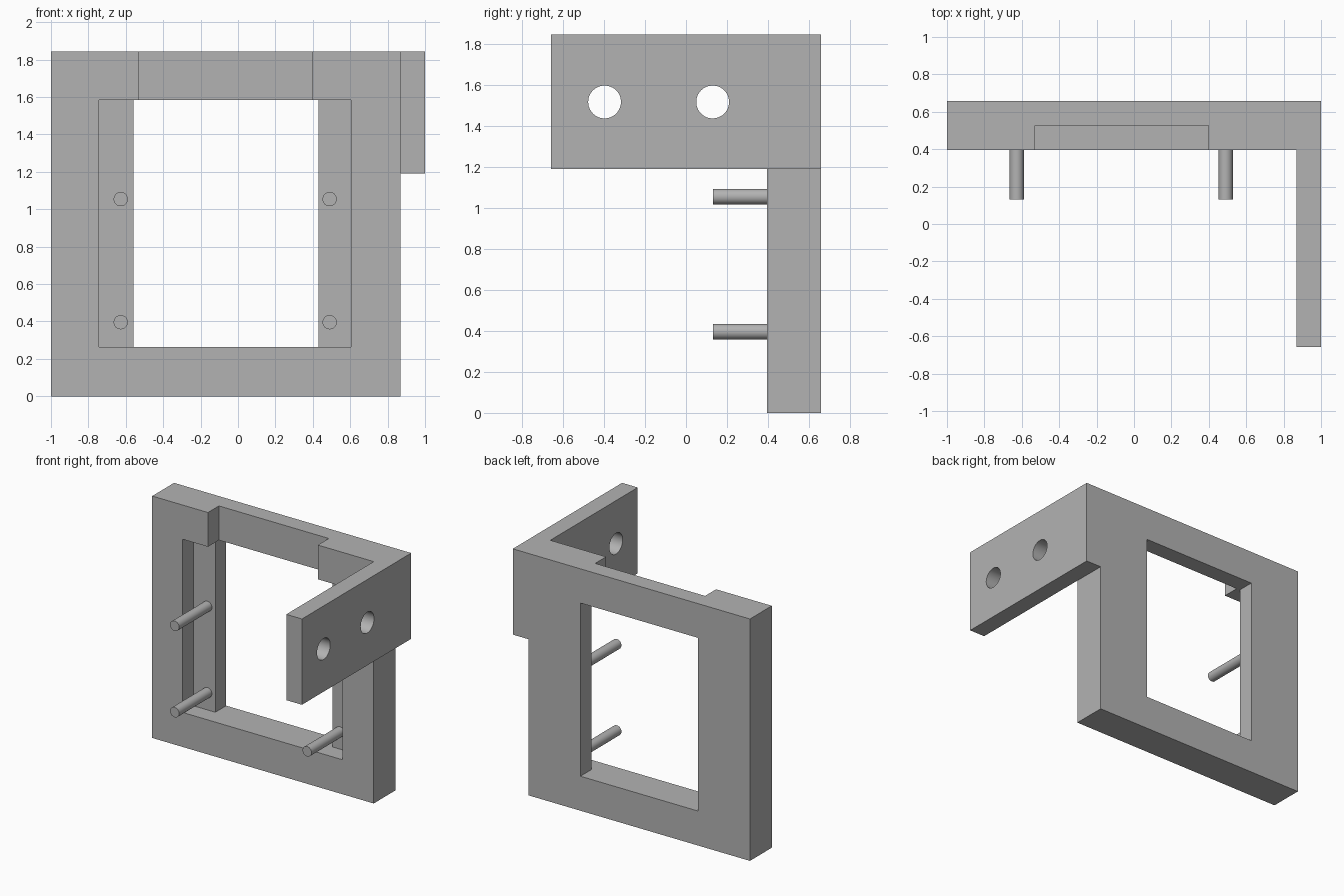
import bpy, bmesh, math
from mathutils import Matrix, Vector

cube = bpy.data.objects.get("Cube")
if cube:
    bpy.data.objects.remove(cube, do_unlink=True)

grey = bpy.data.materials.new("grey_plastic")
grey.use_nodes = True
colour = (0.45, 0.45, 0.45, 1)
grey.diffuse_color = colour
grey.node_tree.nodes["Principled BSDF"].inputs["Base Color"].default_value = colour


def finish(name, bm):
    bmesh.ops.recalc_face_normals(bm, faces=bm.faces)
    mesh = bpy.data.meshes.new(name)
    bm.to_mesh(mesh)
    bm.free()
    mesh.materials.append(grey)
    ob = bpy.data.objects.new(name, mesh)
    bpy.context.collection.objects.link(ob)
    return ob


def prism(name, outline, y0, y1):
    """Extrude an (x, z) outline along y."""
    bm = bmesh.new()
    face = bm.faces.new([bm.verts.new((x, y0, z)) for x, z in outline])
    ext = bmesh.ops.extrude_face_region(bm, geom=[face])
    verts = [v for v in ext["geom"] if isinstance(v, bmesh.types.BMVert)]
    bmesh.ops.translate(bm, verts=verts, vec=(0, y1 - y0, 0))
    return finish(name, bm)


def box(name, x0, x1, y0, y1, z0, z1):
    return prism(name, [(x0, z0), (x1, z0), (x1, z1), (x0, z1)], y0, y1)


def rod(name, start, end, radius):
    """Cylinder between two points."""
    a, b = Vector(start), Vector(end)
    turn = (b - a).to_track_quat("Z", "Y").to_matrix().to_4x4()
    bm = bmesh.new()
    bmesh.ops.create_cone(bm, cap_ends=True, segments=48, radius1=radius, radius2=radius,
                          depth=(b - a).length, matrix=Matrix.Translation((a + b) / 2) @ turn)
    return finish(name, bm)


def combine(target, tool, operation):
    mod = target.modifiers.new("combine", "BOOLEAN")
    mod.operation, mod.solver, mod.object = operation, "EXACT", tool
    bpy.context.view_layer.objects.active = target
    bpy.ops.object.modifier_apply(modifier=mod.name)
    bpy.data.objects.remove(tool, do_unlink=True)


def smooth(ob):
    bpy.ops.object.select_all(action="DESELECT")
    ob.select_set(True)
    bpy.context.view_layer.objects.active = ob
    bpy.ops.object.shade_smooth_by_angle(angle=math.radians(30))


FRONT, LEDGE, BACK = 0.395, 0.527, 0.658
SIDE, TOP = 0.868, 1.844
LOW, HIGH = 0.263, 1.583

# Frame with side arm
frame = box("frame_with_arm", -1, SIDE, FRONT, BACK, 0, TOP)
combine(frame, box("arm", SIDE, 1, -BACK, BACK, 1.19, TOP), "UNION")

# Window opening
combine(frame, box("opening", -0.56, 0.43, 0.2, 0.9, LOW, HIGH), "DIFFERENCE")

# Front recess, open at the top through a narrower notch
recess = [(-0.743, LOW), (0.603, LOW), (0.603, HIGH), (0.397, HIGH),
          (0.397, 2), (-0.53, 2), (-0.53, HIGH), (-0.743, HIGH)]
combine(frame, prism("recess", recess, 0.2, LEDGE), "DIFFERENCE")

# Screw holes in the arm
for y in (-0.397, 0.13):
    combine(frame, rod("hole", (0.7, y, 1.516), (1.2, y, 1.516), 0.08), "DIFFERENCE")
smooth(frame)

# Mounting pins standing on the recess ledge
for side, x in (("right", -0.627), ("left", 0.49)):
    for level, z in (("lower", 0.396), ("upper", 1.054)):
        smooth(rod(f"{side}_{level}_pin", (x, 0.132, z), (x, LEDGE + 0.01, z), 0.038))
